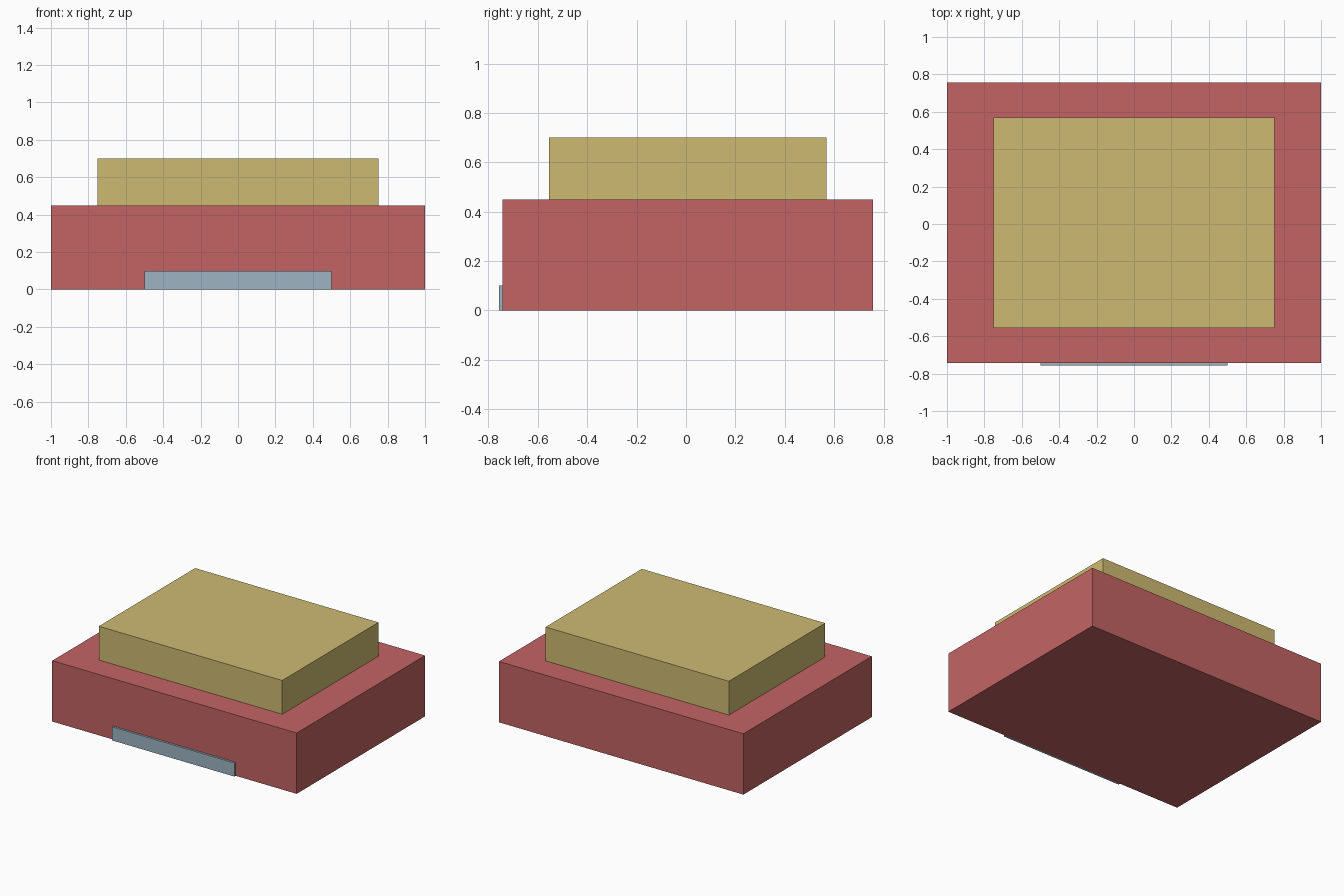
import bpy

if "Cube" in bpy.data.objects:
    bpy.data.objects.remove(bpy.data.objects["Cube"])


def material(name, rgb):
    mat = bpy.data.materials.new(name)
    mat.diffuse_color = (*rgb, 1)
    mat.use_nodes = True
    mat.node_tree.nodes["Principled BSDF"].inputs["Base Color"].default_value = mat.diffuse_color
    return mat


def box(name, low, high, mat):
    """Add a flat-shaded box spanning two opposite corners."""
    size = [h - l for l, h in zip(low, high)]
    centre = [(h + l) / 2 for l, h in zip(low, high)]
    bpy.ops.mesh.primitive_cube_add(size=1, location=centre)
    obj = bpy.context.object
    obj.name = name
    obj.scale = size
    bpy.ops.object.transform_apply(location=False, rotation=False, scale=True)
    obj.data.materials.append(mat)
    return obj


red = material("red", (0.55, 0.127, 0.127))
yellow = material("yellow", (0.617, 0.491, 0.168))
blue_grey = material("blue_grey", (0.342, 0.456, 0.552))

# Wide lower block
box("base_block", (-1, -0.7425, 0), (1, 0.7575, 0.45), red)

# Smaller block centred on top of the base
box("upper_block", (-0.75, -0.555, 0.45), (0.75, 0.57, 0.70), yellow)

# Thin plate on the front face, at the foot
box("front_plate", (-0.5, -0.7575, 0), (0.5, -0.7425, 0.10), blue_grey)
